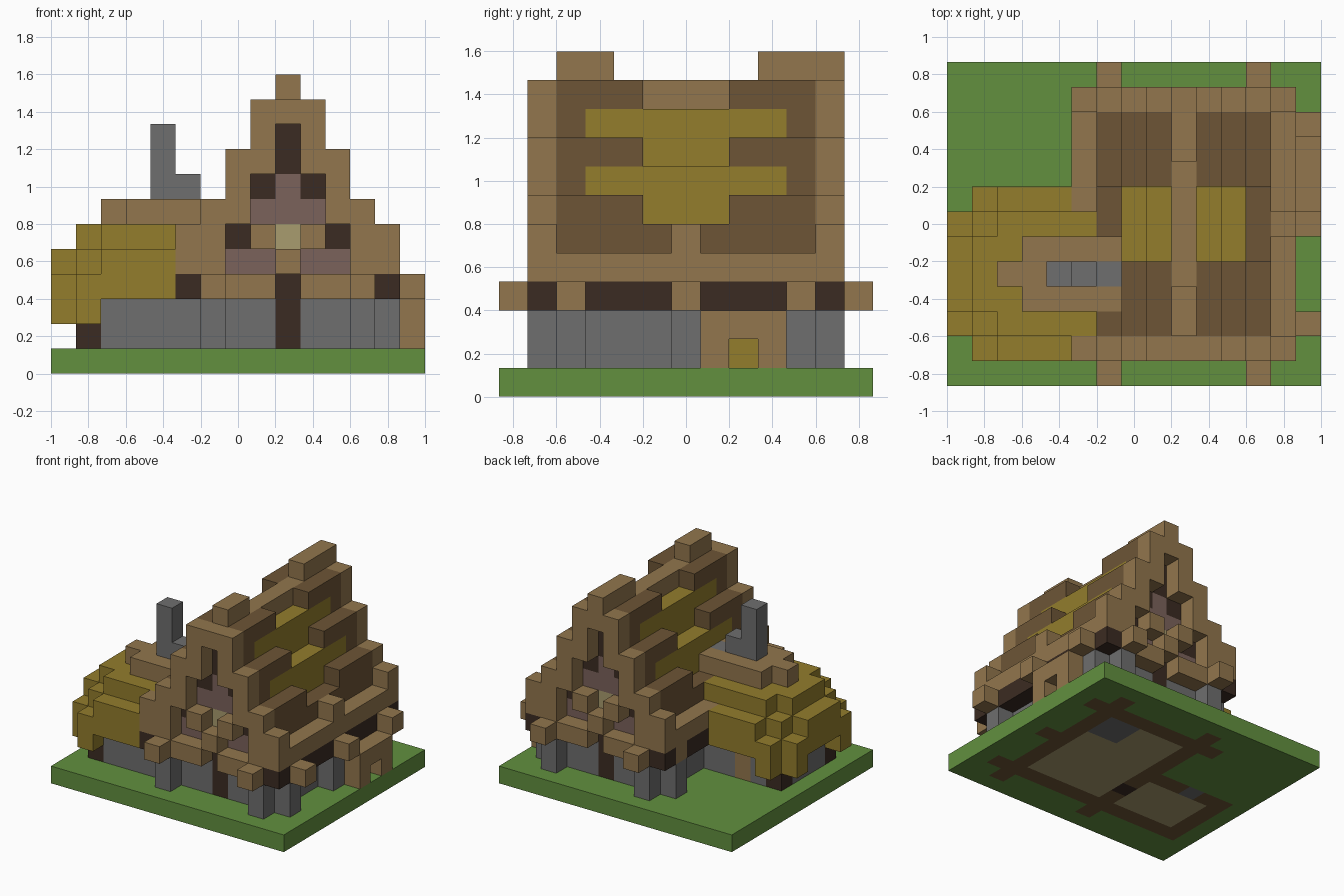
import bpy
import bmesh
from mathutils import Vector

old = bpy.data.objects.get("Cube")
if old:
    bpy.data.objects.remove(old, do_unlink=True)

U = 2 / 15  # edge of one block
PALETTE = {
    "grass_green": "62903F", "timber_brown": "92764D", "roof_brown": "6D5536",
    "dark_wood": "3B2B22", "thatch_yellow": "937D2C", "stone_grey": "6E6E6E",
    "mauve_plaster": "7B625B", "pale_floor": "A99C6E",
}
GRASS, TIMBER, ROOF, DARK, THATCH, STONE, MAUVE, PALE = PALETTE


def make_material(name, code):
    rgb = [int(code[i:i + 2], 16) / 255 for i in (0, 2, 4)]
    lin = [c / 12.92 if c < 0.04 else ((c + 0.055) / 1.055) ** 2.4 for c in rgb]
    mat = bpy.data.materials.new(name)
    mat.use_nodes = True
    mat.diffuse_color = (*lin, 1)
    bsdf = mat.node_tree.nodes["Principled BSDF"]
    bsdf.inputs["Base Color"].default_value = (*lin, 1)
    bsdf.inputs["Roughness"].default_value = 0.9
    return mat


materials = {n: make_material(n, c) for n, c in PALETTE.items()}
cells = {}  # block position -> (part, colour)


def span(v):
    return range(v, v + 1) if isinstance(v, int) else range(v[0], v[1] + 1)


def fill(part, colour, xs, ys, zs):
    """Fill an inclusive box of blocks; later fills replace earlier ones."""
    for x in span(xs):
        for y in span(ys):
            for z in span(zs):
                cells[x, y, z] = (part, colour)


def fill_ends(part, colour, xs, y, zs):
    """Same blocks on the front and the back of the house."""
    for row in (y, 12 - y):
        fill(part, colour, xs, row, zs)


# Ground slab with the floor plan set into it
fill("ground", GRASS, (0, 14), (0, 12), 0)
fill("ground", ROOF, (6, 12), (2, 10), 0)
fill("ground", ROOF, (1, 5), (2, 6), 0)
fill("ground", PALE, (7, 11), (3, 9), 0)
fill("ground", PALE, (2, 5), (3, 5), 0)
fill("ground", STONE, (10, 11), (8, 9), 0)
fill("ground", STONE, 3, 6, 0)
fill("ground", DARK, 6, 4, 0)

# Main house walls, doors and upper dark wall beam
fill("house_walls", STONE, (6, 12), (2, 10), (1, 2))
fill("house_walls", DARK, (6, 12), (2, 10), 3)
fill_ends("house_walls", DARK, 9, 2, (1, 3))

# Stone buttresses
for x in (6, 12):
    fill_ends("buttresses", STONE, x, 1, (1, 2))
    fill_ends("buttresses", ROOF, x, 1, 0)
for x, y in ((13, 2), (13, 6), (13, 10), (5, 10)):
    fill("buttresses", STONE, x, y, (1, 2))
    fill("buttresses", ROOF, x, y, 0)

# Dark side beams, brown joist ends and front rails
fill("side_beams", DARK, 13, (1, 11), 3)
fill("side_beams", DARK, 5, (7, 11), 3)
fill("side_beams", DARK, 5, 1, 3)
for y in (2, 6, 10):
    fill("joists", TIMBER, (13, 14), y, 3)
fill("joists", TIMBER, 5, 10, 3)
for x in (6, 12):
    fill_ends("joists", TIMBER, x, 0, 3)
for xs in ((6, 8), (10, 12)):
    fill_ends("joists", TIMBER, xs, 1, 3)

# Side porch with a small arch
fill("porch", TIMBER, (13, 14), (7, 9), 2)
for y in (7, 9):
    fill("porch", TIMBER, (13, 14), y, 1)
fill("porch", THATCH, 13, 8, 1)

# Main roof: steep steps, lowered thatch strip in the middle
TOPS = (10, 10, 8, 6)
for x in range(6, 13):
    for y in range(2, 11):
        d = abs(x - 9)
        middle = 5 <= y <= 7
        top = TOPS[d] - (1 if middle and d else 0)
        for z in range(4, top + 1):
            thatch = d in (1, 2) and (middle or (3 <= y <= 9 and z % 2))
            colour = TIMBER if d == 0 else THATCH if thatch else ROOF
            fill("main_roof", colour, x, y, z)

# Eaves and ridge caps
fill("eaves", TIMBER, 13, (1, 11), 4)
fill("eaves", TIMBER, 13, 6, 5)
fill("eaves", TIMBER, 5, (7, 11), 4)
fill("ridge_caps", TIMBER, 9, (2, 3), 11)
fill("ridge_caps", TIMBER, 9, (9, 11), 11)

# Plastered gable walls with windows
fill_ends("gable_wall", MAUVE, (7, 11), 2, (4, 5))
fill_ends("gable_wall", MAUVE, (8, 10), 2, (6, 7))
fill_ends("gable_wall", PALE, 9, 2, 5)
fill_ends("gable_wall", DARK, 9, 2, (8, 9))
for s in (-1, 1):
    fill_ends("gable_wall", DARK, 9 + 2 * s, 2, 5)
    fill_ends("gable_wall", DARK, 9 + s, 2, 7)

# Gable frames, mirrored about the ridge
fill_ends("gable_frame", TIMBER, 9, 1, 10)
fill_ends("gable_frame", TIMBER, 9, 1, 4)
for s in (-1, 1):
    for d, zs in ((1, (8, 10)), (2, (6, 8)), (3, (4, 6)), (4, (4, 5)), (1, 5)):
        fill_ends("gable_frame", TIMBER, 9 + d * s, 1, zs)

# Side wing walls, corner posts and door
fill("wing_walls", STONE, (1, 5), (2, 6), (1, 3))
for y in (2, 6):
    fill("wing_walls", DARK, 1, y, (1, 2))
fill("wing_walls", TIMBER, 3, 6, (1, 2))

# Wing thatch: hipped steps with a timber ridge
for x in range(6):
    for y in range(1, 8):
        if x == 5 and y in (1, 7):
            continue
        d = abs(y - 4)
        top = 6 - max(0, 2 - x) - max(0, d - 1)
        if x == 2 and d == 1:
            top = 5
        if top > 2:
            fill("wing_thatch", THATCH, x, y, (min(4, top - 1), top))
            if top == 6:
                fill("wing_ridge", TIMBER, x, y, 6)
fill("wing_ridge", TIMBER, 6, (3, 5), 6)

# Chimney
fill("chimney", STONE, 4, 4, (6, 9))
fill("chimney", STONE, 5, 4, (6, 7))
fill("chimney", STONE, 6, 4, 6)


def build_part(part):
    """Mesh the exposed block faces of one part."""
    bm = bmesh.new()
    names = []
    for pos, (owner, colour) in cells.items():
        if owner != part:
            continue
        if colour not in names:
            names.append(colour)
        base = Vector(pos)
        for axis in range(3):
            a, b = (axis + 1) % 3, (axis + 2) % 3
            for side in (0, 1):
                near = list(pos)
                near[axis] += 2 * side - 1
                if tuple(near) in cells:
                    continue
                loop = []
                for i, j in ((0, 0), (1, 0), (1, 1), (0, 1)):
                    p = base.copy()
                    p[axis] += side
                    p[a] += i
                    p[b] += j
                    loop.append(bm.verts.new((p - Vector((7.5, 6.5, 0))) * U))
                face = bm.faces.new(loop if side else loop[::-1])
                face.material_index = names.index(colour)
    bmesh.ops.remove_doubles(bm, verts=bm.verts[:], dist=0.001)
    mesh = bpy.data.meshes.new(part)
    bm.to_mesh(mesh)
    bm.free()
    for n in names:
        mesh.materials.append(materials[n])
    bpy.context.collection.objects.link(bpy.data.objects.new(part, mesh))


for part in dict.fromkeys(owner for owner, _ in cells.values()):
    build_part(part)
